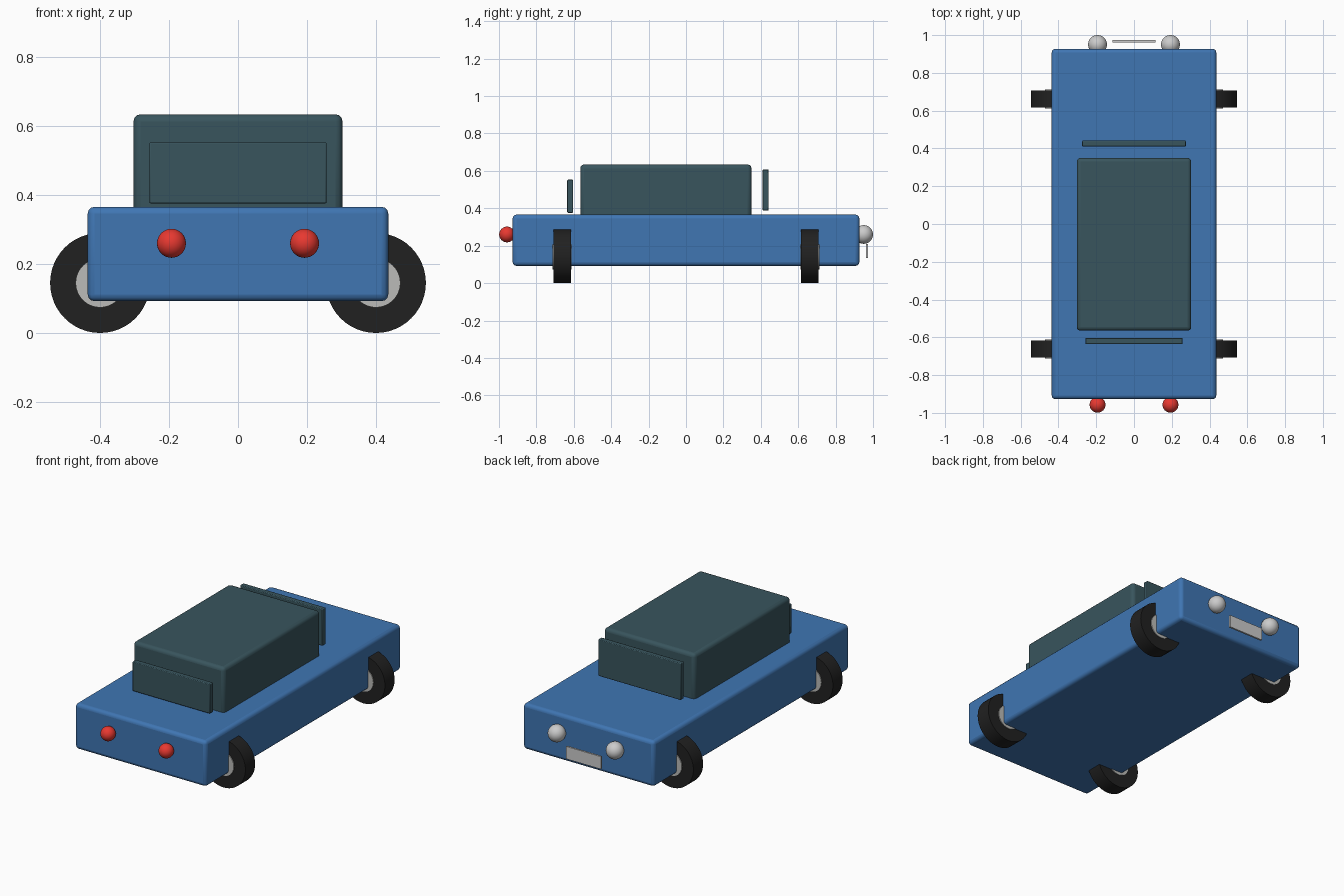
import bpy, math

if "Cube" in bpy.data.objects:
    bpy.data.objects.remove(bpy.data.objects["Cube"])


def material(name, rgb):
    m = bpy.data.materials.new(name)
    m.diffuse_color = (*rgb, 1)
    m.use_nodes = True
    m.node_tree.nodes["Principled BSDF"].inputs["Base Color"].default_value = m.diffuse_color
    return m


BLUE = material("blue_paint", (0.05, 0.18, 0.45))
GLASS = material("dark_glass", (0.04, 0.09, 0.11))
RUBBER = material("rubber", (0.015, 0.015, 0.015))
METAL = material("metal", (0.5, 0.5, 0.48))
WHITE = material("white_lamp", (0.9, 0.9, 0.87))
RED = material("red_lamp", (0.8, 0.04, 0.03))
PLATE = material("plate", (0.75, 0.75, 0.72))


def finish(name, mat):
    o = bpy.context.object
    o.name = name
    o.data.materials.append(mat)
    return o


def box(name, lo, hi, mat, bevel=0.0, segments=3):
    """Bevelled box between two opposite corners."""
    centre = [(a + b) / 2 for a, b in zip(lo, hi)]
    bpy.ops.mesh.primitive_cube_add(size=1, location=centre)
    o = finish(name, mat)
    o.scale = [b - a for a, b in zip(lo, hi)]
    bpy.ops.object.transform_apply(location=False, rotation=False, scale=True)
    if bevel:
        mod = o.modifiers.new("bevel", "BEVEL")
        mod.width, mod.segments = bevel, segments
    bpy.ops.object.shade_smooth_by_angle(angle=math.radians(35))


def disc(name, centre, radius, width, mat):
    """Cylinder with its axis along y."""
    bpy.ops.mesh.primitive_cylinder_add(vertices=48, radius=radius, depth=width,
                                        location=centre, rotation=(math.pi / 2, 0, 0))
    finish(name, mat)
    bpy.ops.object.shade_smooth_by_angle(angle=math.radians(35))


def lamp(name, centre, radius, mat):
    bpy.ops.mesh.primitive_uv_sphere_add(segments=32, ring_count=16,
                                         radius=radius, location=centre)
    finish(name, mat)
    bpy.ops.object.shade_smooth()


# Body and cabin
box("body", (-0.436, -0.927, 0.092), (0.436, 0.927, 0.366), BLUE, 0.02)
box("cabin", (-0.303, -0.565, 0.345), (0.303, 0.35, 0.634), GLASS, 0.02)

# Free-standing window panels
box("rear_window", (-0.257, -0.635, 0.376), (0.257, -0.603, 0.553), GLASS, 0.004, 2)
box("windscreen", (-0.274, 0.41, 0.388), (0.274, 0.442, 0.608), GLASS, 0.004, 2)

# Number plate without lettering
box("plate", (-0.115, 0.962, 0.135), (0.115, 0.973, 0.21), PLATE)

# Wheels and lamps on both sides
for side, sx in (("left", -1), ("right", 1)):
    for end, sy in (("front", -1), ("back", 1)):
        centre = (sx * 0.4, sy * 0.662, 0.145)
        disc(f"tyre_{end}_{side}", centre, 0.145, 0.092, RUBBER)
        disc(f"hub_{end}_{side}", centre, 0.071, 0.102, METAL)
    lamp(f"red_lamp_{side}", (sx * 0.193, -0.957, 0.26), 0.042, RED)
    lamp(f"white_lamp_{side}", (sx * 0.193, 0.95, 0.26), 0.05, WHITE)
